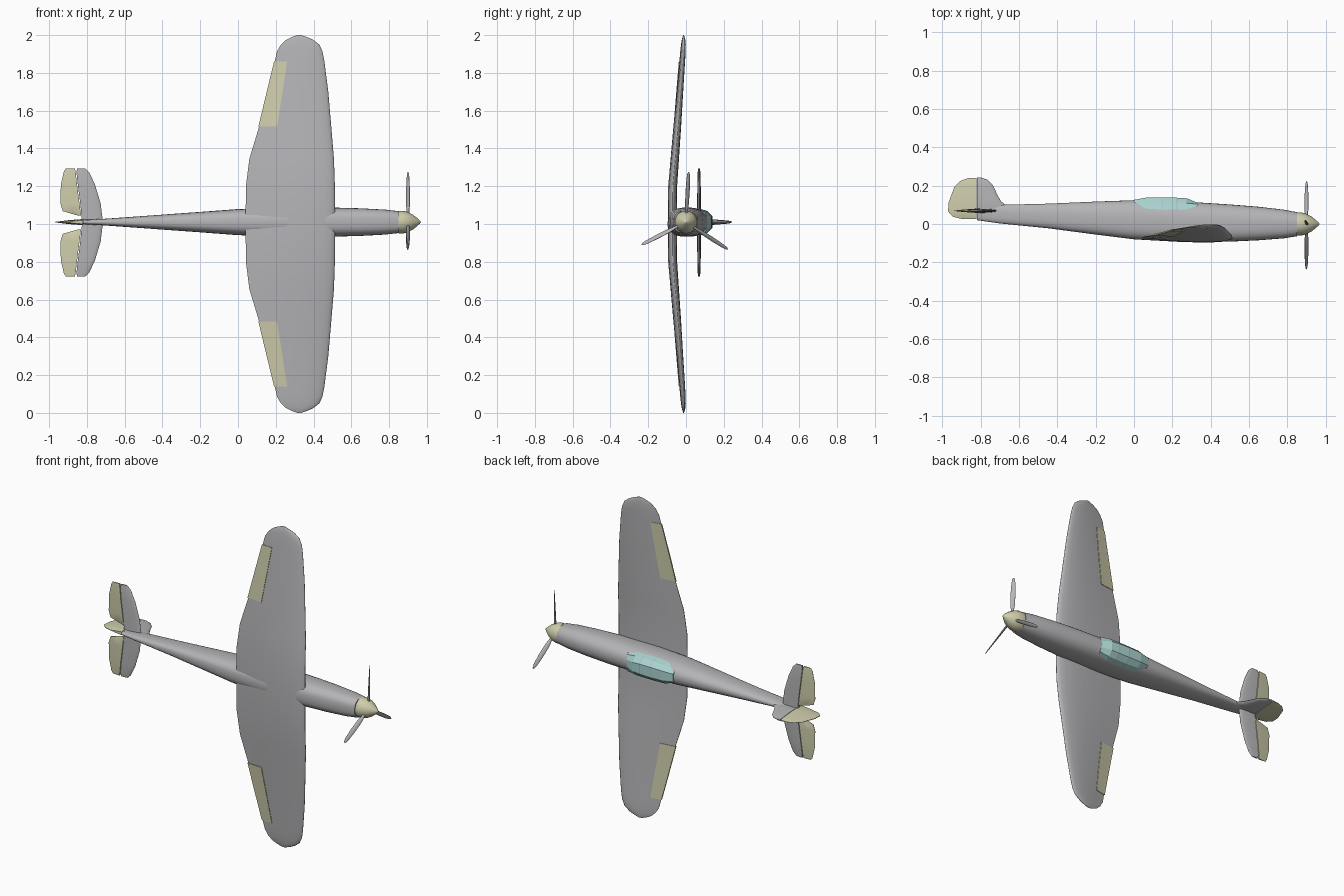
import bpy, bmesh, math
from mathutils import Vector, Matrix

if "Cube" in bpy.data.objects:
    bpy.data.objects.remove(bpy.data.objects["Cube"])

ZC = 1.01  # height of the fuselage axis


def material(name, rgb):
    m = bpy.data.materials.new(name)
    m.diffuse_color = (*rgb, 1)
    m.use_nodes = True
    m.node_tree.nodes["Principled BSDF"].inputs["Base Color"].default_value = m.diffuse_color
    return m


GREY = material("light grey", (0.46, 0.455, 0.47))
CREAM = material("pale olive", (0.62, 0.61, 0.41))
GLASS = material("pale teal glass", (0.40, 0.66, 0.64))


def loft(name, rings, mat, angle=40):
    """Skin a list of equal-length closed rings and cap both ends."""
    bm = bmesh.new()
    vs = [[bm.verts.new(p) for p in r] for r in rings]
    n = len(vs[0])
    for a, b in zip(vs, vs[1:]):
        for i in range(n):
            bm.faces.new((a[i], a[(i + 1) % n], b[(i + 1) % n], b[i]))
    bm.faces.new(vs[0])
    bm.faces.new(vs[-1])
    bmesh.ops.remove_doubles(bm, verts=bm.verts, dist=1e-5)
    bmesh.ops.recalc_face_normals(bm, faces=bm.faces)
    me = bpy.data.meshes.new(name)
    bm.to_mesh(me)
    bm.free()
    me.materials.append(mat)
    ob = bpy.data.objects.new(name, me)
    bpy.context.collection.objects.link(ob)
    if angle:
        bpy.ops.object.select_all(action='DESELECT')
        ob.select_set(True)
        bpy.context.view_layer.objects.active = ob
        bpy.ops.object.shade_smooth_by_angle(angle=math.radians(angle))
    return ob


def interp(table, d):
    for a, b in zip(table, table[1:]):
        if d <= b[0]:
            k = (d - a[0]) / (b[0] - a[0])
            return [p + (q - p) * k for p, q in zip(a, b)]
    return table[-1]


# Fuselage: x, top, bottom, half width
body = [(0.85, .062, -.064, .058), (0.78, .075, -.075, .066), (0.65, .09, -.085, .073),
        (0.5, .102, -.092, .077), (0.25, .118, -.094, .077), (0, .124, -.08, .069),
        (-.2, .117, -.055, .054), (-.45, .106, -.022, .036), (-.7, .1, .003, .018),
        (-.82, .09, .02, .011)]


def power(v, e):
    return math.copysign(abs(v) ** e, v)


rings = []
for x, t, b, w in body:
    ring = []
    for i in range(32):
        a = math.tau * i / 32
        e = 0.88 if math.sin(a) > 0 else 0.72  # squarer belly
        ring.append((x, (t + b) / 2 + (t - b) / 2 * power(math.sin(a), e),
                     ZC + w * power(math.cos(a), e)))
    rings.append(ring)
loft("fuselage", rings, GREY)

# Wing: distance from centre, leading edge, trailing edge, half thickness
WING = [(0, .515, .04, .024), (.2, .513, .042, .024), (.345, .508, .06, .022),
        (.5, .495, .107, .02), (.7, .478, .155, .016), (.865, .457, .195, .013),
        (.915, .447, .207, .012), (.95, .43, .228, .0105), (.975, .398, .255, .008),
        (.99, .365, .285, .005), (1, .335, .315, .002)]
CH = [0, .015, .05, .12, .25, .4, .6, .75, .9, 1]


def airfoil(c):
    return 10 * (.2969 * math.sqrt(c) - .126 * c - .3516 * c**2 + .2843 * c**3 - .1016 * c**4)


def wing_ring(d, side, chords=CH, extra=0.0):
    _, le, te, t = interp(WING, d)
    k = max(0, (d - .17) / .83)  # dihedral starts outside the centre section
    up, lo = [], []
    for c in chords:
        x = le + (te - le) * c
        y = -.073 + .071 * k - k * .09 * (.45 - x)
        h = t * max(airfoil(c), .06) + extra
        x -= extra * (c == 1)
        up.append((x, y + h, 1 + side * d))
        lo.append((x, y - h, 1 + side * d))
    return up + lo[::-1]


ds = [r[0] for r in WING]
loft("wing", [wing_ring(d, -1) for d in ds[:0:-1]] + [wing_ring(d, 1) for d in ds], GREY, 50)

# Ailerons
for side, label in ((1, "left"), (-1, "right")):
    loft(label + "_aileron",
         [wing_ring(d, side, [.75, .83, .9, 1], .003) for d in (.515, .6, .7, .8, .86)], CREAM)

# Tail surfaces: blunt front halves and tapering control surfaces
FRONT = [(0, .05), (.05, .4), (.2, .7), (.55, .95), (1, 1)]
REAR = [(0, 1), (.5, .65), (1, .1)]


def tail_part(name, stations, profile, place, mat):
    rings = []
    for s, x0, x1, t in stations:
        pts = [(x0 + (x1 - x0) * c, t * h) for c, h in profile]
        rings.append([place(x, h, s) for x, h in pts] + [place(x, -h, s) for x, h in pts[::-1]])
    loft(name, rings, mat)


def upright(x, h, s):
    return (x, s, ZC + h)


tail_part("tail_fin", [(.04, -.64, -.82, .012), (.1, -.672, -.82, .016), (.12, -.695, -.82, .016),
                       (.15, -.712, -.82, .014), (.2, -.735, -.82, .010), (.23, -.763, -.82, .007),
                       (.242, -.798, -.82, .004)], FRONT, upright, GREY)
tail_part("rudder", [(.027, -.822, -.9, .010), (.038, -.822, -.945, .012), (.065, -.822, -.97, .015),
                     (.11, -.822, -.968, .016), (.195, -.822, -.937, .010),
                     (.225, -.822, -.905, .007), (.241, -.822, -.862, .004)], REAR, upright, CREAM)

for side, label in ((1, "left"), (-1, "right")):
    def flat(x, h, s, side=side):
        return (x, .069 + h, 1.008 + side * s)
    tail_part(label + "_tailplane", [(0, -.715, -.825, .011), (.1, -.727, -.835, .010),
                                     (.2, -.757, -.848, .009), (.265, -.787, -.855, .007),
                                     (.287, -.81, -.852, .004)], FRONT, flat, GREY)
    tail_part(label + "_elevator", [(.036, -.83, -.845, .009), (.06, -.834, -.928, .010),
                                    (.1, -.839, -.94, .010), (.2, -.852, -.938, .009),
                                    (.27, -.86, -.922, .007), (.286, -.863, -.912, .004)],
              REAR, flat, CREAM)

# Spinner
loft("spinner", [[(x, r * math.cos(math.tau * i / 24), ZC + r * math.sin(math.tau * i / 24))
                  for i in range(24)]
                 for x, r in ((.848, .05), (.85, .06), (.875, .06), (.9, .053), (.925, .04),
                              (.948, .022), (.962, .009), (.968, .001))], CREAM)

# Propeller blades: radius, half chord, half thickness, pitch
BLADE = [(.02, .008, .007, 45), (.06, .009, .006, 50), (.1, .014, .005, 47), (.17, .0145, .004, 42),
         (.23, .012, .003, 38), (.255, .008, .002, 36), (.265, .003, .001, 36)]
for n, phi in enumerate((87, 207, 327)):
    rot = Matrix.Translation((.9, 0, ZC)) @ Matrix.Rotation(math.radians(phi), 4, 'X')
    rings = []
    for r, c, t, p in BLADE:
        ring = []
        for i in range(10):
            a = math.tau * i / 10
            v = Matrix.Rotation(math.radians(p), 3, 'Y') @ Vector((t * math.cos(a), 0, c * math.sin(a)))
            v = Matrix.Rotation(math.radians(p), 3, 'Y').inverted() @ v
            q = math.radians(p)  # pitch the section in the x / tangent plane
            ring.append(rot @ Vector((v.x * math.cos(q) + v.z * math.sin(q), r,
                                      v.z * math.cos(q) - v.x * math.sin(q))))
        rings.append(ring)
    loft(f"propeller_blade_{n + 1}", rings, GREY)

# Canopy: x, base height, top height, base and top half widths
CANOPY = [(0, .112, .126, .036, .024), (.065, .080, .138, .066, .03), (.15, .074, .139, .070, .032),
          (.225, .075, .137, .070, .031), (.275, .077, .134, .068, .028), (.335, .095, .110, .058, .02)]
rings = []
for x, b, t, wb, wt in CANOPY:
    m, wm = b + (t - b) * .55, wb * .86
    half = [(b, wb), (m, wm), (t, wt)]
    rings.append([(x, y, ZC + w) for y, w in half] + [(x, y, ZC - w) for y, w in half[::-1]])
canopy = loft("canopy", rings, GLASS, 0)

# Thin grey frames around the three groups of panes
canopy.data.materials.append(GREY)
bm = bmesh.new()
bm.from_mesh(canopy.data)
bounds = (0, .15, .225, .34)
for lo, hi in zip(bounds, bounds[1:]):
    group = [f for f in bm.faces if lo < f.calc_center_median().x < hi and f.material_index == 0
             and abs(f.normal.x) < .98]
    res = bmesh.ops.inset_region(bm, faces=group, thickness=.0022, use_boundary=True)
    for f in res["faces"]:
        f.material_index = 1
bm.to_mesh(canopy.data)
bm.free()
